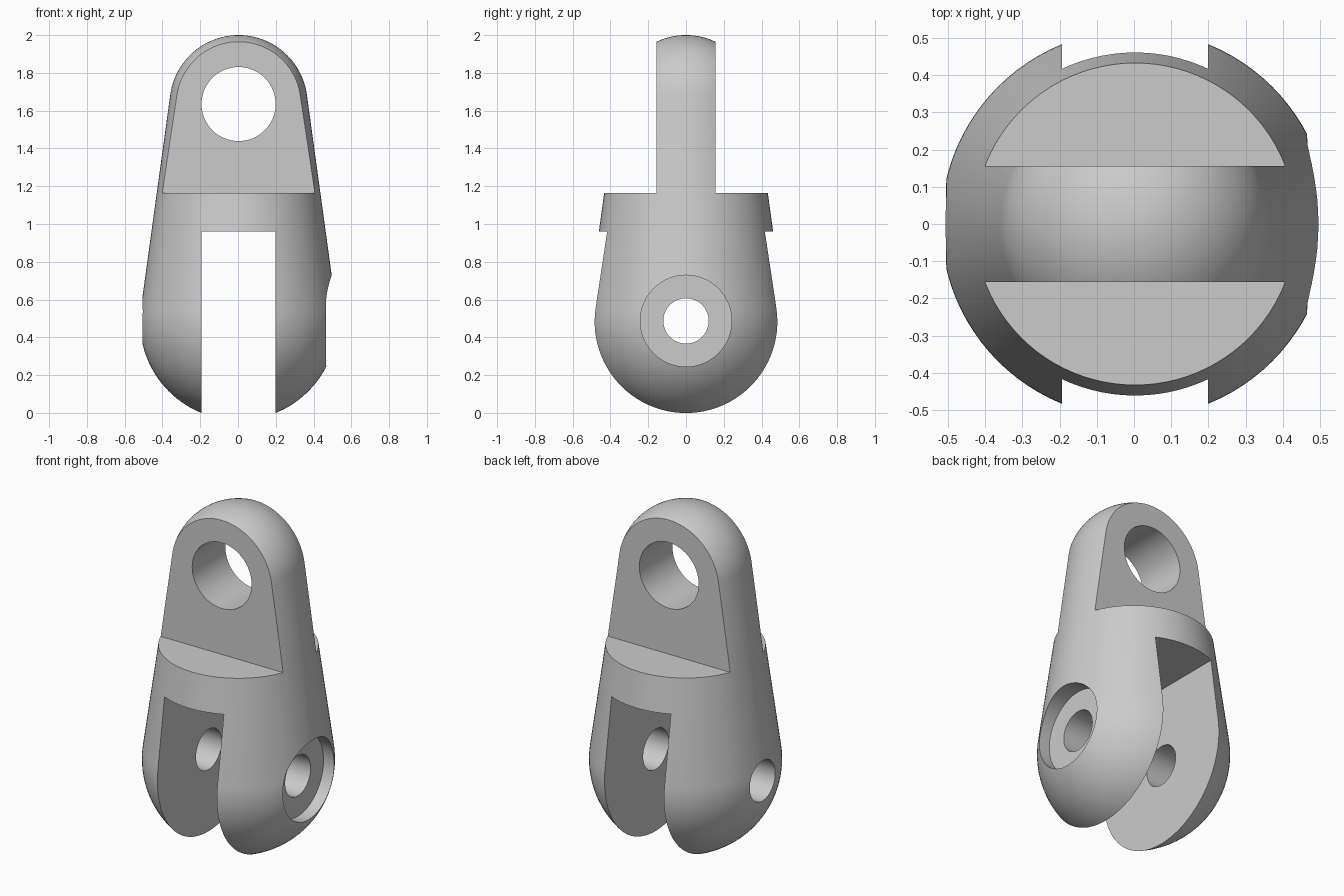
import bpy, bmesh, math
from mathutils import Matrix, Vector

if "Cube" in bpy.data.objects:
    bpy.data.objects.remove(bpy.data.objects["Cube"], do_unlink=True)

AXIS_X = 0.003                      # axis of the turned body
LOW_Z, LOW_R = 0.483, 0.522         # lower ball
TOP_Z, TOP_R = 1.635, 0.365         # upper ball
PIN_Z = 0.487
SLOT_HALF, SLOT_TOP = 0.196, 0.96
TAB_HALF, SHOULDER_Z = 0.156, 1.165

steel = bpy.data.materials.new("plain grey")
steel.use_nodes = True
grey = (0.6, 0.6, 0.6, 1)
steel.diffuse_color = grey
steel.node_tree.nodes["Principled BSDF"].inputs["Base Color"].default_value = grey


def make_object(name, bm):
    bmesh.ops.recalc_face_normals(bm, faces=bm.faces)
    mesh = bpy.data.meshes.new(name)
    bm.to_mesh(mesh)
    bm.free()
    mesh.materials.append(steel)
    obj = bpy.data.objects.new(name, mesh)
    bpy.context.collection.objects.link(obj)
    return obj


def box(name, low, high):
    low, high = Vector(low), Vector(high)
    bm = bmesh.new()
    bmesh.ops.create_cube(bm, size=1, matrix=Matrix.Translation((low + high) / 2)
                          @ Matrix.Diagonal((*(high - low), 1)))
    return make_object(name, bm)


def rod(name, radius, length, centre, turn_axis):
    bm = bmesh.new()
    bmesh.ops.create_cone(bm, cap_ends=True, segments=64, radius1=radius, radius2=radius,
                          depth=length, matrix=Matrix.Translation(centre)
                          @ Matrix.Rotation(math.pi / 2, 4, turn_axis))
    return make_object(name, bm)


def arc(z, radius, start, end, steps):
    for i in range(steps + 1):
        a = start + (end - start) * i / steps
        yield Vector((radius * math.cos(a), 0, z + radius * math.sin(a)))


# Turned body: two balls joined by their tangent cone
tilt = math.asin((LOW_R - TOP_R) / (TOP_Z - LOW_Z))
profile = list(arc(LOW_Z, LOW_R, -math.pi / 2, tilt, 28))
profile += list(arc(TOP_Z, TOP_R, tilt, math.pi / 2, 22))
bm = bmesh.new()
verts = [bm.verts.new(p) for p in profile]
edges = [bm.edges.new(pair) for pair in zip(verts, verts[1:])]
bmesh.ops.spin(bm, geom=verts + edges, axis=(0, 0, 1), cent=(0, 0, 0),
               angle=2 * math.pi, steps=96, use_duplicate=False)
bmesh.ops.remove_doubles(bm, verts=bm.verts, dist=0.0005)
bmesh.ops.translate(bm, verts=bm.verts, vec=(AXIS_X, 0, 0))
body = make_object("clevis_link_body", bm)

# Cutters: fork slot, tab shoulders, eye, pin hole and its recess
cutters = [
    box("fork_slot", (AXIS_X - SLOT_HALF, -1, -1), (AXIS_X + SLOT_HALF, 1, SLOT_TOP)),
    box("front_shoulder", (-1, -1, SHOULDER_Z), (1, -TAB_HALF, 3)),
    box("back_shoulder", (-1, TAB_HALF, SHOULDER_Z), (1, 1, 3)),
    rod("tab_eye", 0.196, 2, (AXIS_X, 0, TOP_Z), 'X'),
    rod("pin_hole", 0.12, 2, (AXIS_X, 0, PIN_Z), 'Y'),
    rod("pin_head_recess", 0.242, 0.6, (0.395 + 0.3, 0, PIN_Z), 'Y'),
]
bpy.ops.object.select_all(action='DESELECT')
bpy.context.view_layer.objects.active = body
body.select_set(True)
for cutter in cutters:
    cutter.hide_render = True
    cut = body.modifiers.new(cutter.name, 'BOOLEAN')
    cut.operation = 'DIFFERENCE'
    cut.solver = 'EXACT'
    cut.object = cutter
    bpy.ops.object.modifier_apply(modifier=cut.name)
    bpy.data.objects.remove(cutter, do_unlink=True)

bpy.ops.object.shade_smooth_by_angle(angle=math.radians(25))
